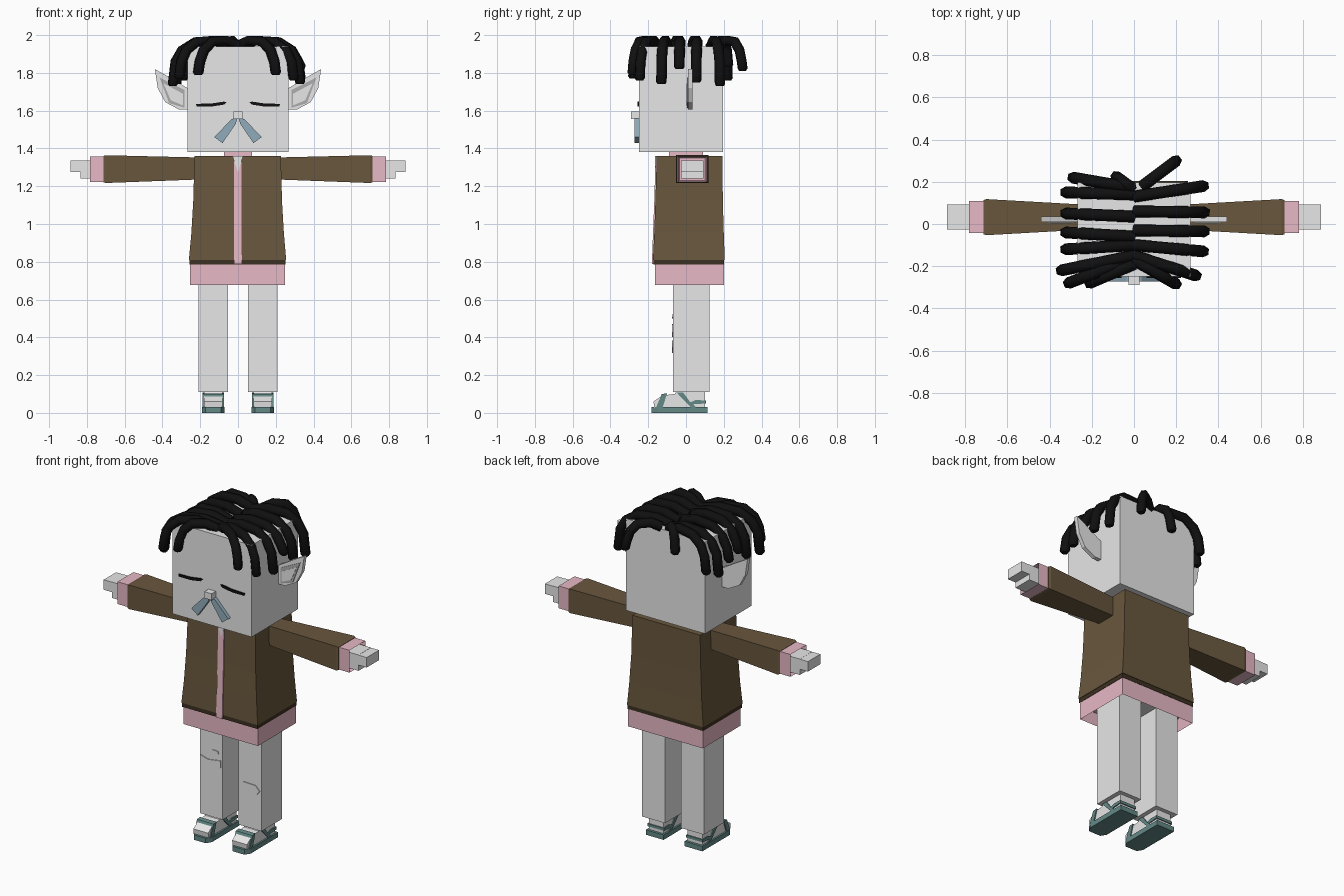
import bpy, bmesh

cube = bpy.data.objects.get("Cube")
if cube:
    bpy.data.objects.remove(cube, do_unlink=True)


def material(name, r, g, b):
    m = bpy.data.materials.new(name)
    m.use_nodes = True
    m.diffuse_color = (r, g, b, 1)
    bsdf = m.node_tree.nodes["Principled BSDF"]
    bsdf.inputs["Base Color"].default_value = (r, g, b, 1)
    bsdf.inputs["Roughness"].default_value = 0.8
    return m


PALE = material("pale_grey", 0.8, 0.8, 0.8)
SHADE = material("ear_grey", 0.42, 0.42, 0.42)
PINK = material("pink_trim", 0.8, 0.48, 0.56)
BROWN = material("brown_cloth", 0.14, 0.095, 0.047)
DARK = material("dark_brown_seam", 0.045, 0.03, 0.015)
TEAL = material("teal_sandal", 0.125, 0.25, 0.24)
BLUE = material("blue_grey_moustache", 0.28, 0.41, 0.49)
BLACK = material("black_hair", 0.005, 0.005, 0.005)


def loft(name, rings, mat, hollow=None):
    """Skin a list of rings; hollow=(wall, depth) recesses the last cap."""
    bm = bmesh.new()
    loops = [[bm.verts.new(p) for p in ring] for ring in rings]
    n = len(loops[0])
    for a, b in zip(loops, loops[1:]):
        for i in range(n):
            j = (i + 1) % n
            bm.faces.new((a[i], a[j], b[j], b[i]))
    bm.faces.new(loops[0])
    cap = bm.faces.new(loops[-1])
    bmesh.ops.recalc_face_normals(bm, faces=bm.faces)
    if hollow:
        bmesh.ops.inset_region(bm, faces=[cap], thickness=hollow[0])
        push = cap.normal * -hollow[1]
        bmesh.ops.translate(bm, verts=cap.verts, vec=push)
    me = bpy.data.meshes.new(name)
    bm.to_mesh(me)
    bm.free()
    me.materials.append(mat)
    ob = bpy.data.objects.new(name, me)
    bpy.context.collection.objects.link(ob)
    return ob


def rect_z(z, x0, x1, y0, y1):
    return [(x0, y0, z), (x1, y0, z), (x1, y1, z), (x0, y1, z)]


def rect_x(x, y0, y1, z0, z1):
    return [(x, y0, z0), (x, y1, z0), (x, y1, z1), (x, y0, z1)]


def box(name, x0, x1, y0, y1, z0, z1, mat):
    return loft(name, [rect_z(z0, x0, x1, y0, y1), rect_z(z1, x0, x1, y0, y1)], mat)


def prism(name, axis, pts, c0, c1, mat):
    place = {"x": lambda a, b, c: (c, a, b),
             "y": lambda a, b, c: (a, c, b),
             "z": lambda a, b, c: (a, b, c)}[axis]
    return loft(name, [[place(a, b, c) for a, b in pts] for c in (c0, c1)], mat)


# Head, nose and neck
box("head", -.267, .267, -.25, .197, 1.38, 1.94, PALE)
box("nose", -.025, .025, -.29, -.24, 1.555, 1.595, PALE)
box("neck", -.05, .05, -.07, .08, 1.3, 1.39, PALE)

# Jacket body, seam, hem and hips
loft("jacket", [rect_z(.81, -.26, .255, -.175, .205), rect_z(.95, -.247, .243, -.168, .2),
                rect_z(1.12, -.237, .233, -.162, .195), rect_z(1.36, -.23, .227, -.155, .193)], BROWN)
box("jacket_seam", -.257, .252, -.172, .202, .785, .812, DARK)
loft("jacket_hem", [rect_z(.787, -.254, .25, -.165, .2),
                    rect_z(.678, -.254, .25, -.165, .2)], PINK, (.02, .07))
box("hips", -.2, .2, -.07, .125, .735, .78, PALE)

# Front placket and collar
loft("zip_strip", [rect_z(.787, -.022, .02, -.181, -.165),
                   rect_z(1.12, -.021, .019, -.168, -.155),
                   rect_z(1.36, -.02, .018, -.161, -.15)], PINK)
loft("collar", [rect_z(1.33, -.075, .075, -.09, .09),
                rect_z(1.383, -.075, .075, -.09, .09)], PINK, (.02, .02))
prism("collar_opening", "y", [(-.03, 1.36), (.028, 1.36), (0, 1.275)], -.164, -.155, PALE)

for s, side in ((1, "left"), (-1, "right")):
    def mir(pts):
        return [(s * a, b) for a, b in pts]

    # Ear with a framed inner panel
    ear = [(.44, 1.82), (.36, 1.775), (.26, 1.715), (.26, 1.605),
           (.31, 1.605), (.385, 1.645), (.425, 1.72)]
    frame = [(.415, 1.775), (.283, 1.71), (.283, 1.615), (.365, 1.64)]
    panel = [(.395, 1.745), (.292, 1.69), (.292, 1.628), (.356, 1.655)]
    prism(side + "_ear", "y", mir(ear), .01, .035, PALE)
    prism(side + "_ear_frame", "y", mir(frame), .005, .012, SHADE)
    prism(side + "_ear_panel", "y", mir(panel), .003, .01, PALE)

    # Closed eye and moustache half
    lid = [(.06, 1.645), (.075, 1.632), (.14, 1.622), (.22, 1.622),
           (.222, 1.636), (.14, 1.638), (.075, 1.648)]
    prism(side + "_eye", "y", mir(lid), -.257, -.248, BLACK)
    blade = [(.002, 1.565), (.035, 1.555), (.125, 1.46), (.082, 1.428), (.012, 1.53)]
    prism(side + "_moustache", "y", mir(blade), -.272, -.248, BLUE)

    # Sleeve, cuff and hand
    loft(side + "_sleeve", [rect_x(s * .2, -.025, .09, 1.236, 1.352),
                            rect_x(s * .7, -.053, .118, 1.217, 1.364),
                            rect_x(s * .713, -.049, .114, 1.221, 1.36)], BROWN)
    loft(side + "_cuff", [rect_x(s * .7, -.043, .11, 1.222, 1.358),
                          rect_x(s * .783, -.043, .11, 1.222, 1.358)], PINK, (.012, .05))
    loft(side + "_palm", [rect_x(s * .72, -.027, .092, 1.24, 1.337),
                          rect_x(s * .833, -.027, .092, 1.24, 1.337)], PALE)
    loft(side + "_fingers", [rect_x(s * .82, -.027, .092, 1.275, 1.336),
                             rect_x(s * .888, -.027, .092, 1.275, 1.336)], PALE)

    # Leg and foot
    c = s * .131
    box(side + "_leg", c - .077, c + .077, -.07, .125, .11, .77, PALE)
    foot = [(-.168, .025), (-.172, .06), (-.125, .092), (-.06, .1),
            (-.05, .115), (.1, .115), (.1, .025)]
    prism(side + "_foot", "x", foot, c - .05, c + .05, PALE)

    # Sandal sole and straps
    sole = [(-.06, -.15), (-.04, -.182), (.04, -.182), (.06, -.15), (.06, .115), (-.06, .115)]
    prism(side + "_sole", "z", [(c + a, b) for a, b in sole], 0, .03, TEAL)
    straps = {"toe_strap": [(-.16, .025), (-.125, .025), (-.1, .103), (-.128, .1)],
              "ankle_strap": [(.03, .025), (.06, .025), (.02, .06), (-.015, .108), (-.05, .108)],
              "heel_strap": [(.01, .05), (.03, .045), (.106, .05), (.106, .066), (.05, .068)]}
    for name, pts in straps.items():
        prism(side + "_" + name, "x", pts, c - .056, c + .056, TEAL)

# Torn knee plates
knees = {"right_knee_tear": [(-.2, .47), (-.15, .455), (-.065, .468), (-.065, .425),
                             (-.1, .402), (-.17, .405), (-.2, .43)],
         "right_thigh_tear": [(-.145, .5), (-.12, .522), (-.085, .52), (-.08, .505)],
         "left_knee_tear": [(.062, .35), (.09, .383), (.17, .38), (.198, .35),
                            (.17, .318), (.09, .322)]}
for name, pts in knees.items():
    prism(name, "y", pts, -.075, -.068, PALE)

# Hair locks: start x, start y, end x, end y, end height
locks = [(0, .17, -.29, .22, 1.76), (0, .14, -.325, .15, 1.73), (0, .035, -.325, .05, 1.78),
         (0, -.06, -.325, -.04, 1.8), (0, -.1, -.325, -.12, 1.74), (0, -.15, -.345, -.22, 1.73),
         (-.05, -.18, -.31, -.28, 1.77), (0, -.19, -.21, -.28, 1.79), (-.01, .17, -.085, .225, 1.83),
         (.04, .18, .2, .3, 1.81), (0, .13, .33, .18, 1.73), (0, .06, .335, .055, 1.75),
         (0, -.03, .335, -.035, 1.82), (0, -.1, .33, -.13, 1.74), (0, -.15, .295, -.245, 1.76),
         (0, -.17, .2, -.285, 1.79)]
for k, (x0, y0, x1, y1, zend) in enumerate(locks):
    cu = bpy.data.curves.new("hair_lock", "CURVE")
    cu.dimensions = "3D"
    cu.bevel_depth = .028
    cu.bevel_resolution = 1
    cu.use_fill_caps = True
    path = [(0, 1.945), (.3, 1.972), (.65, 1.965), (.86, 1.92), (.96, 1.86), (1, zend + .012), (1, zend)]
    sp = cu.splines.new("POLY")
    sp.points.add(len(path) - 1)
    for i, (t, z) in enumerate(path):
        sp.points[i].co = (x0 + (x1 - x0) * t, y0 + (y1 - y0) * t, z, 1)
    sp.points[len(path) - 1].radius = .7
    cu.materials.append(BLACK)
    ob = bpy.data.objects.new("hair_lock_%d" % (k + 1), cu)
    bpy.context.collection.objects.link(ob)
